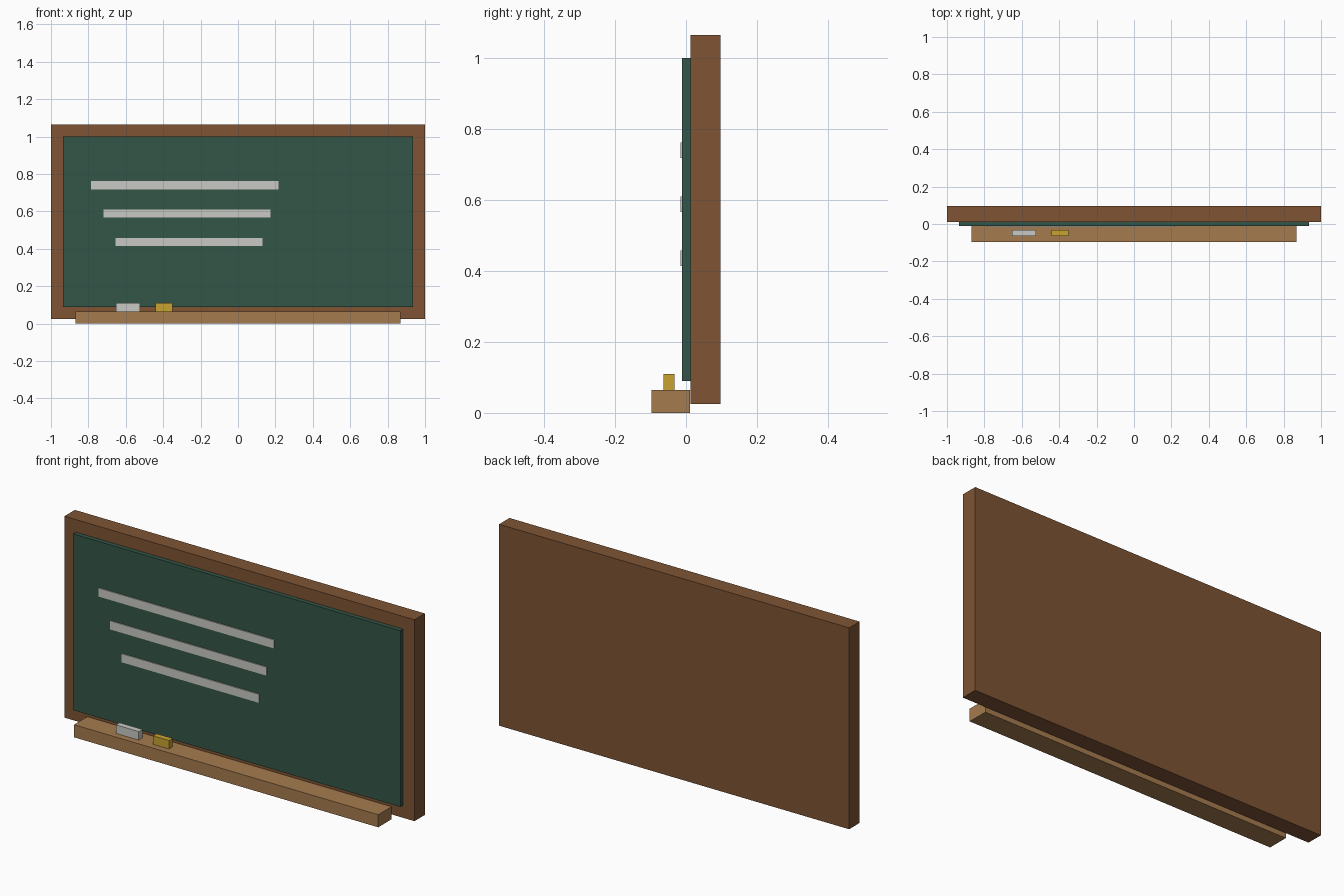
import bpy

if "Cube" in bpy.data.objects:
    bpy.data.objects.remove(bpy.data.objects["Cube"])


def material(name, rgb):
    """Flat colour from sRGB 0-255 values."""
    m = bpy.data.materials.new(name)
    lin = [((c / 255 + 0.055) / 1.055) ** 2.4 for c in rgb]
    m.diffuse_color = (*lin, 1)
    m.use_nodes = True
    m.node_tree.nodes["Principled BSDF"].inputs["Base Color"].default_value = m.diffuse_color
    return m


def box(name, x, y, z, mat):
    """Box given by its (min, max) range on each axis."""
    bpy.ops.mesh.primitive_cube_add(size=1)
    o = bpy.context.object
    o.name = o.data.name = name
    for v in o.data.vertices:
        v.co = [r[0] if c < 0 else r[1] for c, r in zip(v.co, (x, y, z))]
    o.data.materials.append(mat)
    return o


dark_wood = material("dark wood", (126, 84, 52))
light_wood = material("light wood", (165, 123, 78))
green = material("board green", (52, 85, 70))
white = material("chalk white", (200, 201, 196))
yellow = material("chalk yellow", (200, 162, 50))

# Backing frame, writing surface and tray
box("frame", (-1, 1), (0.012, 0.097), (0.025, 1.065), dark_wood)
box("writing_surface", (-0.935, 0.935), (-0.011, 0.012), (0.09, 1.0), green)
box("chalk_tray", (-0.869, 0.869), (-0.097, 0.011), (0, 0.065), light_wood)

# Written chalk lines
for i, (x0, x1, z) in enumerate([(-0.787, 0.217, 0.74),
                                 (-0.719, 0.174, 0.588),
                                 (-0.654, 0.131, 0.436)]):
    box(f"chalk_line_{i + 1}", (x0, x1), (-0.016, -0.0105), (z - 0.022, z + 0.022), white)

# Chalk pieces lying on the tray
box("white_chalk", (-0.653, -0.523), (-0.063, -0.033), (0.065, 0.109), white)
box("yellow_chalk", (-0.441, -0.35), (-0.063, -0.033), (0.065, 0.109), yellow)
